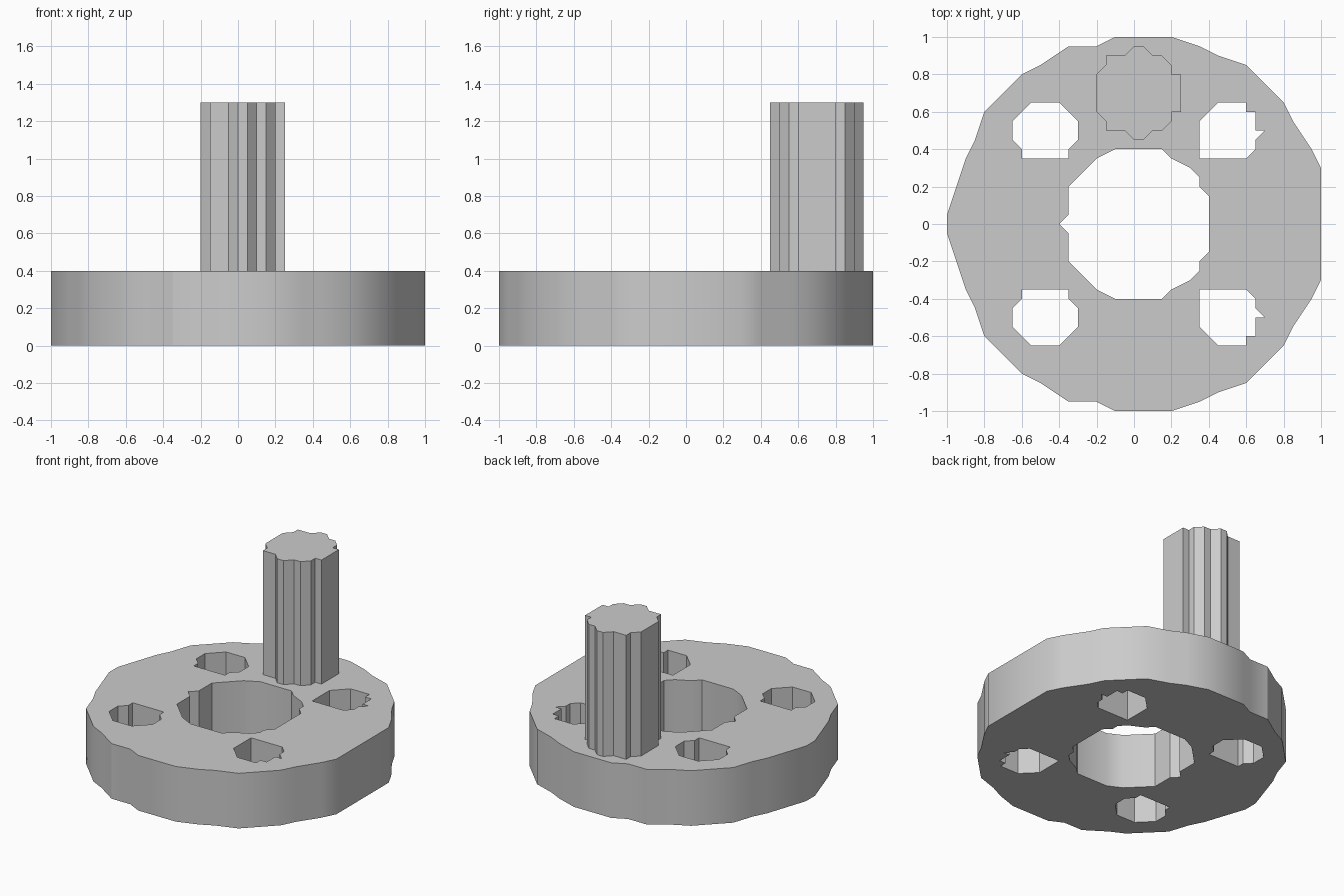
import bpy
import bmesh
import math

GRID = 0.05  # every profile point sits on this grid

cube = bpy.data.objects.get("Cube")
if cube:
    bpy.data.objects.remove(cube, do_unlink=True)

grey = bpy.data.materials.new("plain grey")
grey.use_nodes = True
colour = (0.6, 0.6, 0.6, 1)
grey.diffuse_color = colour
grey.node_tree.nodes["Principled BSDF"].inputs["Base Color"].default_value = colour


def mirror_y(points, axis=0):
    """Reflect points across the line y = axis."""
    return [(x, 2 * axis - y) for x, y in points]


def closed(half, axis=0):
    """Complete a half profile into a loop, skipping points on the axis."""
    other = [p for p in mirror_y(half, axis) if p not in half]
    return half + other[::-1]


def extrude_profile(name, loops, bottom, top):
    """Fill an outline (with any holes) and extrude it upwards."""
    bm = bmesh.new()
    for loop in loops:
        verts = [bm.verts.new((x * GRID, y * GRID, bottom)) for x, y in loop]
        for a, b in zip(verts, verts[1:] + verts[:1]):
            bm.edges.new((a, b))
    bmesh.ops.triangle_fill(bm, edges=bm.edges[:], use_beauty=True, normal=(0, 0, 1))
    result = bmesh.ops.extrude_face_region(bm, geom=bm.faces[:], use_keep_orig=True)
    raised = [g for g in result["geom"] if isinstance(g, bmesh.types.BMVert)]
    bmesh.ops.translate(bm, verts=raised, vec=(0, 0, top - bottom))
    bmesh.ops.recalc_face_normals(bm, faces=bm.faces[:])

    mesh = bpy.data.meshes.new(name)
    bm.to_mesh(mesh)
    bm.free()
    mesh.materials.append(grey)
    obj = bpy.data.objects.new(name, mesh)
    bpy.context.collection.objects.link(obj)
    bpy.ops.object.select_all(action="DESELECT")
    obj.select_set(True)
    bpy.context.view_layer.objects.active = obj
    bpy.ops.object.shade_smooth_by_angle(angle=math.radians(30))
    return obj


# Disc rim, back half from left to right
rim = closed([(-20, 1), (-18, 7), (-17, 9), (-16, 12), (-12, 16), (-10, 17),
              (-7, 19), (-4, 19), (-2, 20), (4, 20), (7, 19), (9, 18), (12, 17),
              (16, 13), (17, 11), (19, 8), (20, 6)])

# Central bore
bore = closed([(-8, 0), (-7, 1), (-7, 4), (-4, 7), (-2, 8), (3, 8), (4, 7),
               (6, 6), (7, 5), (7, 4), (8, 3)])

# Four bolt holes: two shapes, mirrored front to back
hole_right = [(-13, 11), (-11, 13), (-8, 13), (-6, 11), (-6, 9), (-7, 8),
              (-7, 7), (-12, 7), (-12, 8), (-13, 9)]
hole_left = [(7, 11), (9, 13), (12, 13), (12, 12), (13, 12), (13, 10),
             (14, 10), (13, 9), (13, 8), (12, 7), (7, 7)]
holes = [hole_right, hole_left, mirror_y(hole_right), mirror_y(hole_left)]

extrude_profile("disc", [rim, bore] + holes, 0, 0.4)

# Upright crank peg near the back edge
peg = closed([(-4, 16), (-3, 17), (-3, 18), (-1, 18), (0, 19), (1, 19),
              (2, 18), (3, 18), (4, 17), (4, 16), (5, 16)], axis=14)
extrude_profile("peg", [peg], 0.4, 1.3)
